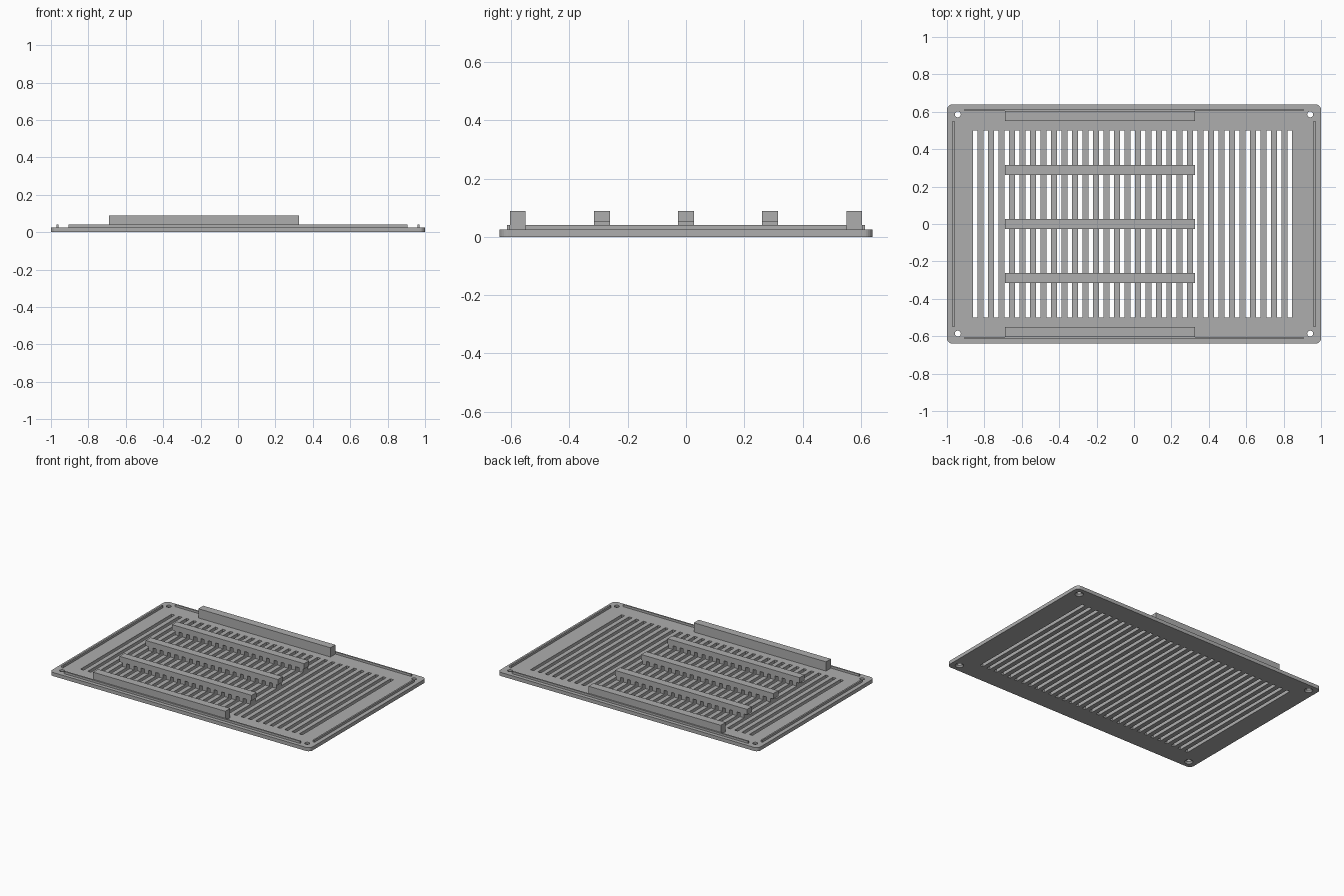
import bpy, bmesh
from mathutils import Matrix, Vector

old = bpy.data.objects.get("Cube")
if old:
    bpy.data.objects.remove(old, do_unlink=True)

PLATE_TOP = 0.025
SLOT_TOP = 0.051
BAR_TOP = 0.089

metal = bpy.data.materials.new("plain_grey")
metal.use_nodes = True
grey = (0.42, 0.42, 0.42, 1)
metal.diffuse_color = grey
metal.node_tree.nodes["Principled BSDF"].inputs["Base Color"].default_value = grey


def add_box(bm, x0, x1, y0, y1, z0, z1):
    size = Vector((x1 - x0, y1 - y0, z1 - z0))
    centre = Vector((x0 + x1, y0 + y1, z0 + z1)) / 2
    matrix = Matrix.Translation(centre) @ Matrix.Diagonal(size).to_4x4()
    return bmesh.ops.create_cube(bm, size=1, matrix=matrix)["verts"]


def finish(bm, name):
    bmesh.ops.recalc_face_normals(bm, faces=bm.faces)
    mesh = bpy.data.meshes.new(name)
    bm.to_mesh(mesh)
    bm.free()
    mesh.materials.append(metal)
    obj = bpy.data.objects.new(name, mesh)
    bpy.context.collection.objects.link(obj)
    return obj


def box(name, *bounds):
    bm = bmesh.new()
    add_box(bm, *bounds)
    return finish(bm, name)


def cut(obj, cutter):
    mod = obj.modifiers.new("cut", "BOOLEAN")
    mod.object = cutter
    mod.operation = "DIFFERENCE"
    mod.solver = "EXACT"
    bpy.context.view_layer.objects.active = obj
    bpy.ops.object.modifier_apply(modifier=mod.name)


# Base plate with rounded corners
bm = bmesh.new()
add_box(bm, -1, 1, -0.64, 0.64, 0, PLATE_TOP)
corners = [e for e in bm.edges if abs(e.verts[0].co.z - e.verts[1].co.z) > 0.01]
bmesh.ops.bevel(bm, geom=corners, offset=0.03, segments=6, profile=0.5, affect="EDGES")
plate = finish(bm, "base_plate")

# Slot cutter, reaching up into the cross bars
bm = bmesh.new()
for i in range(31):
    x = -0.0075 + (i - 15) * 0.056
    add_box(bm, x - 0.012, x + 0.012, -0.5, 0.5, -0.1, SLOT_TOP)
slots = finish(bm, "slot_cutter")

# Countersunk corner holes
bm = bmesh.new()
for sx in (-1, 1):
    for sy in (-1, 1):
        for r0, r1, z0, z1 in ((0.016, 0.016, -0.1, 0.1), (0.029, 0.015, -0.002, 0.012)):
            bmesh.ops.create_cone(
                bm, cap_ends=True, segments=20, radius1=r0, radius2=r1, depth=z1 - z0,
                matrix=Matrix.Translation((sx * 0.942, sy * 0.586, (z0 + z1) / 2)))
holes = finish(bm, "hole_cutter")
holes.data.update()
for cutter in (slots, holes):
    cutter.hide_render = True
cut(plate, slots)
holes_mod = plate.modifiers.new("holes", "BOOLEAN")
holes_mod.object = holes
holes_mod.solver = "EXACT"
holes_mod.use_self = True
bpy.context.view_layer.objects.active = plate
bpy.ops.object.modifier_apply(modifier=holes_mod.name)

# Cross bars, the inner three notched over the slots
for name, y in (("front_bar", -0.577), ("front_inner_bar", -0.288), ("middle_bar", 0),
                ("back_inner_bar", 0.288), ("back_bar", 0.577)):
    bar = box(name, -0.69, 0.325, y - 0.027, y + 0.027, PLATE_TOP, BAR_TOP)
    if abs(y) < 0.5:
        cut(bar, slots)

# Thin locating ribs round the edge
for side, s in (("front", -1), ("back", 1)):
    a, b = sorted((s * 0.604, s * 0.614))
    box(side + "_rib", -0.907, 0.907, a, b, PLATE_TOP, 0.04)
for side, s in (("right", -1), ("left", 1)):
    a, b = sorted((s * 0.96, s * 0.971))
    box(side + "_rib", a, b, -0.55, 0.55, PLATE_TOP, 0.04)

for cutter in (slots, holes):
    bpy.data.objects.remove(cutter, do_unlink=True)
